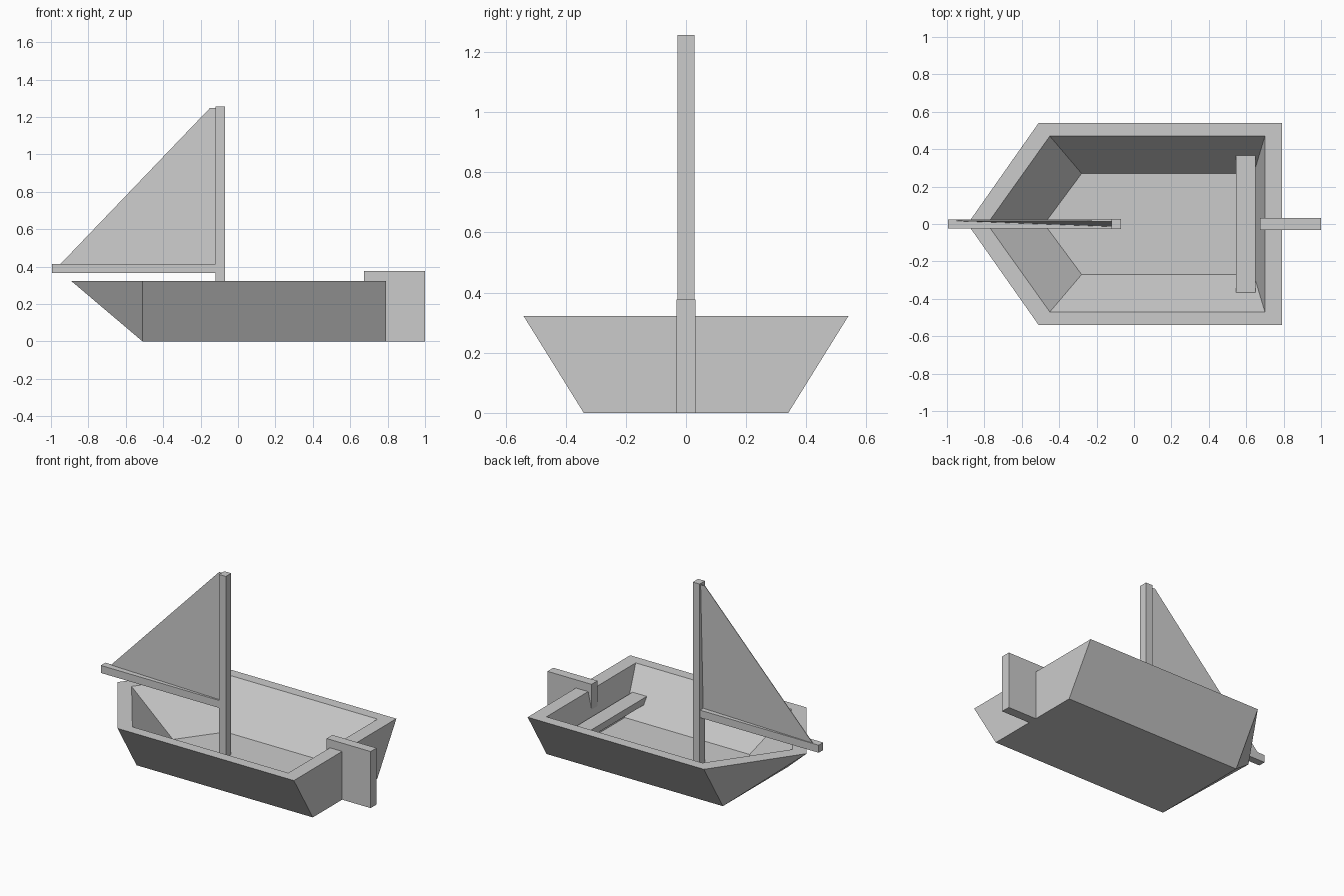
import bpy
import bmesh

cube = bpy.data.objects.get("Cube")
if cube:
    bpy.data.objects.remove(cube, do_unlink=True)

# One plain grey for the whole boat
GREY = (0.6, 0.6, 0.6, 1.0)
grey = bpy.data.materials.new("plain_grey")
grey.use_nodes = True
grey.diffuse_color = GREY
grey.node_tree.nodes["Principled BSDF"].inputs["Base Color"].default_value = GREY


def finish(name, bm):
    bmesh.ops.recalc_face_normals(bm, faces=bm.faces)
    mesh = bpy.data.meshes.new(name)
    bm.to_mesh(mesh)
    bm.free()
    mesh.materials.append(grey)
    obj = bpy.data.objects.new(name, mesh)
    bpy.context.collection.objects.link(obj)
    return obj


def box(name, low, high):
    bm = bmesh.new()
    bmesh.ops.create_cube(bm, size=1)
    for v in bm.verts:
        v.co = [a if c < 0 else b for c, a, b in zip(v.co, low, high)]
    return finish(name, bm)


def side_plate(name, profile, half):
    """Extrude an (x, z) profile across the centreline."""
    bm = bmesh.new()
    face = bm.faces.new([bm.verts.new((x, -half, z)) for x, z in profile])
    new = bmesh.ops.extrude_face_region(bm, geom=[face])["geom"]
    for v in new:
        if isinstance(v, bmesh.types.BMVert):
            v.co.y = half
    return finish(name, bm)


# Hull: pointed rings joined from the keel, over the rim, down to the floor
bm = bmesh.new()


def ring(tip, shoulder, stern, half, z):
    points = [(tip, 0), (shoulder, -half), (stern, -half), (stern, half), (shoulder, half)]
    return [bm.verts.new((x, y, z)) for x, y in points]


keel = ring(-0.51, -0.51, 0.79, 0.34, 0)
rim_out = ring(-0.89, -0.51, 0.79, 0.54, 0.322)
rim_in = ring(-0.785, -0.45, 0.70, 0.47, 0.322)
floor = ring(-0.48, -0.28, 0.64, 0.27, 0.05)

for a, b in ((keel, rim_out), (rim_out, rim_in), (rim_in, floor)):
    for i in range(5):
        j = (i + 1) % 5
        if a is keel and 0 in (i, j):
            # The bow folds from a flat raking triangle to the two cheeks
            corner = j if i == 0 else i
            bm.faces.new((a[0], a[corner], b[0]))
            bm.faces.new((a[corner], b[corner], b[0]))
        else:
            bm.faces.new((a[i], a[j], b[j], b[i]))
bm.faces.new(keel[1:])
bm.faces.new((keel[0], keel[1], keel[4]))
bm.faces.new(floor)
finish("hull", bm)

# Mast, boom and bench
box("mast", (-0.12, -0.028, 0.05), (-0.07, 0.028, 1.257))
box("boom", (-0.995, -0.024, 0.365), (-0.12, 0.024, 0.415))
box("bench", (0.545, -0.37, 0.135), (0.65, 0.37, 0.18))

# Rudder hooked over the stern
side_plate("rudder", [(0.78, 0), (1.0, 0), (1.0, 0.377), (0.675, 0.377),
                      (0.675, 0.2), (0.78, 0.2)], 0.031)

# Thin, slightly twisted sail
bm = bmesh.new()
corners = [(-0.95, 0.018, 0.413), (-0.12, -0.012, 0.413),
           (-0.12, 0.015, 1.248), (-0.15, 0.015, 1.248)]
bm.faces.new([bm.verts.new(c) for c in corners])
sail = finish("sail", bm)
thick = sail.modifiers.new("thickness", "SOLIDIFY")
thick.thickness = 0.004
thick.offset = 0
